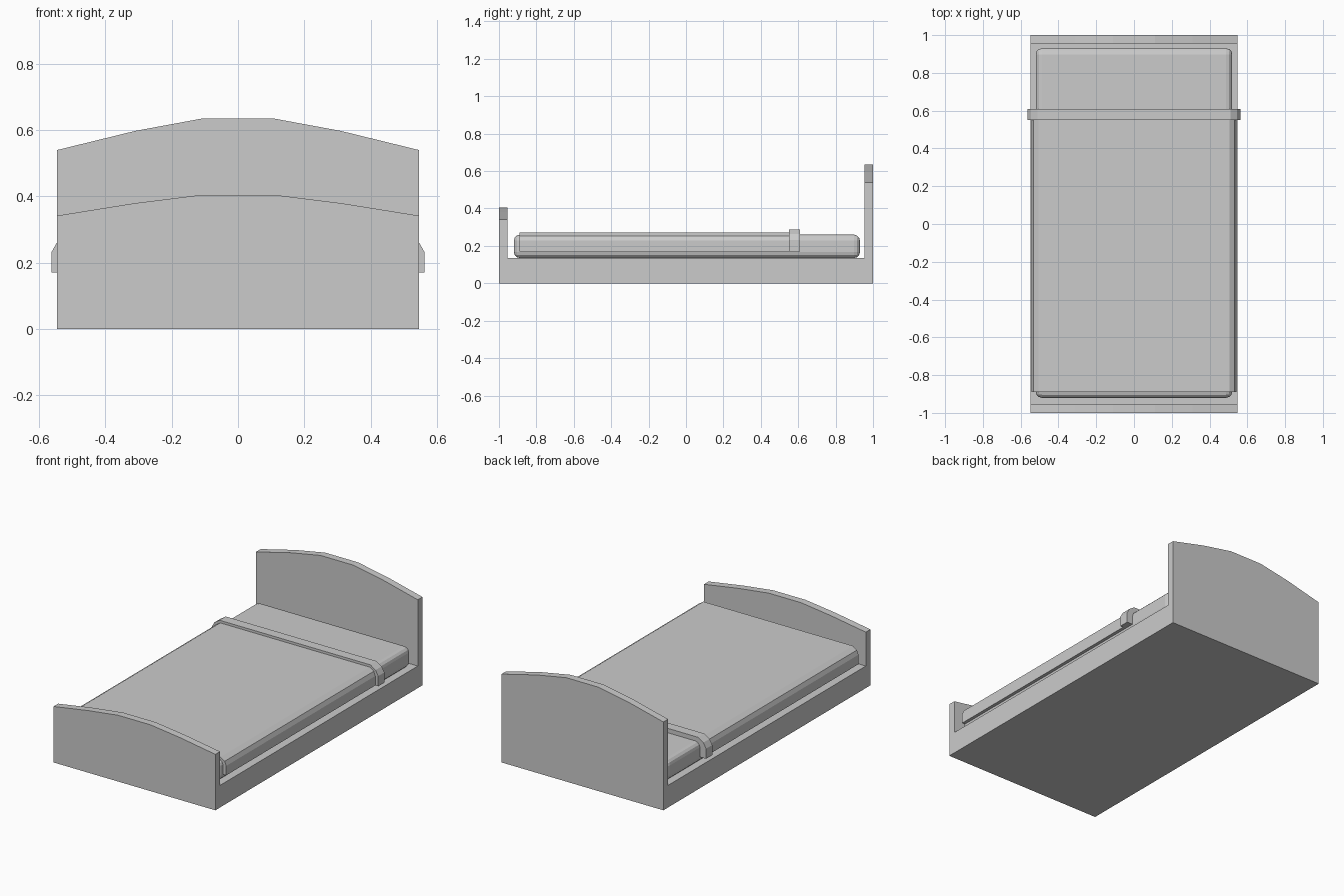
import bpy
import bmesh

cube = bpy.data.objects.get("Cube")
if cube:
    bpy.data.objects.remove(cube, do_unlink=True)

GREY = (0.6, 0.6, 0.6, 1.0)
grey = bpy.data.materials.new("plain grey")
grey.use_nodes = True
grey.diffuse_color = GREY
grey.node_tree.nodes["Principled BSDF"].inputs["Base Color"].default_value = GREY


def add_object(name, bm):
    bmesh.ops.recalc_face_normals(bm, faces=bm.faces)
    mesh = bpy.data.meshes.new(name)
    bm.to_mesh(mesh)
    bm.free()
    mesh.materials.append(grey)
    obj = bpy.data.objects.new(name, mesh)
    bpy.context.collection.objects.link(obj)
    return obj


def extrude_profile(name, outline, y0, y1):
    """Extrude a closed x-z outline from y0 to y1."""
    bm = bmesh.new()
    face = bm.faces.new([bm.verts.new((x, y0, z)) for x, z in outline])
    result = bmesh.ops.extrude_face_region(bm, geom=[face])
    verts = [v for v in result["geom"] if isinstance(v, bmesh.types.BMVert)]
    bmesh.ops.translate(bm, verts=verts, vec=(0, y1 - y0, 0))
    return add_object(name, bm)


def mirrored(half):
    """Complete a right-hand half profile, running from +x to -x."""
    return half + [(-x, z) for x, z in reversed(half)]


def box(name, x, y0, y1, z0, z1):
    return extrude_profile(name, mirrored([(x, z0), (x, z1)]), y0, y1)


def board(name, y0, y1, heights):
    """Upright panel with a faceted arched top."""
    arch = list(zip((WIDTH, 0.31, 0.11), heights))
    return extrude_profile(name, mirrored([(WIDTH, 0)] + arch), y0, y1)


def cover(name, outer, inner, y0, y1):
    """Thin shell draped over the mattress, open underneath."""
    outline = mirrored(outer) + list(reversed(mirrored(inner)))
    return extrude_profile(name, outline, y0, y1)


# Bed frame
WIDTH = 0.547
box("bed_base", WIDTH, -0.955, 0.955, 0, 0.135)
board("footboard", -1.0, -0.955, (0.342, 0.38, 0.405))
board("headboard", 0.955, 1.0, (0.54, 0.598, 0.635))

# Mattress with rounded edges
mattress = box("mattress", 0.52, -0.92, 0.93, 0.135, 0.26)
bevel = mattress.modifiers.new("rounded edges", 'BEVEL')
bevel.width = 0.032
bevel.segments = 3

# Blanket and its folded-over band
blanket_outer = [(0.543, 0.17), (0.543, 0.228), (0.533, 0.254), (0.505, 0.272)]
blanket_inner = [(0.523, 0.17), (0.523, 0.226), (0.514, 0.247), (0.495, 0.259)]
cover("blanket", blanket_outer, blanket_inner, -0.89, 0.56)

band_outer = [(0.563, 0.17), (0.563, 0.232), (0.545, 0.264), (0.51, 0.287)]
band_inner = [(0.523, 0.17), (0.523, 0.226), (0.514, 0.247), (0.495, 0.259)]
cover("blanket_fold", band_outer, band_inner, 0.55, 0.61)
